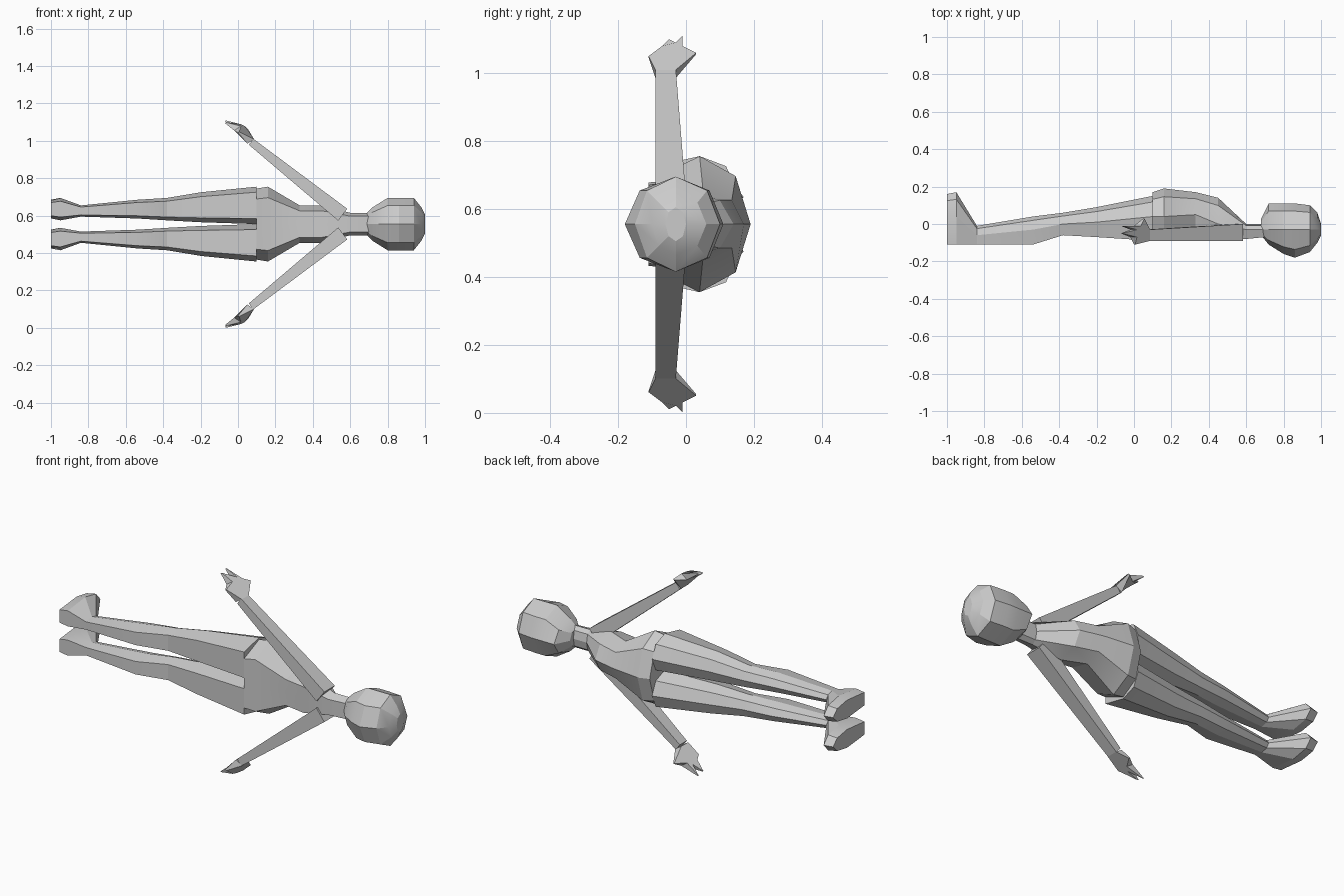
import bpy
import bmesh
from math import sin, cos, pi, radians
from mathutils import Vector

default_cube = bpy.data.objects.get("Cube")
if default_cube:
    bpy.data.objects.remove(default_cube, do_unlink=True)

MIRROR_HEIGHT = .555

grey = bpy.data.materials.new("plain grey")
grey.use_nodes = True
grey.diffuse_color = (.6, .6, .6, 1)
shader = grey.node_tree.nodes["Principled BSDF"]
shader.inputs["Base Color"].default_value = grey.diffuse_color


def ring(x, front, side, back, width, centre=0, flat_back=True):
    """Eight-sided body section: front, side and back are depths along y."""
    points = []
    for step in range(8):
        angle = step * pi / 4
        facing = cos(angle)
        if facing > 0:
            depth = side + facing * (front - side)
        else:
            if flat_back:
                facing = max(-1, facing * 1.5)
            depth = side + facing * (side - back)
        points.append(Vector((x, depth, centre + width * sin(angle))))
    return points


def head_ring(x, front, back, width):
    return ring(x, front, -.03, back, width, flat_back=False)


def arm_ring(x, centre, half_width, back, front):
    """Four-sided section square to the slanting arm."""
    across = Vector((.6, 0, .8)) * half_width
    rear = Vector((x, back, centre))
    fore = Vector((x, front, centre))
    return [rear - across, rear + across, fore + across, fore - across]


def loft(name, rings, mirrored=False):
    """Skin equal-length rings, cap the ends and place the part."""
    bm = bmesh.new()
    loops = [[bm.verts.new(point) for point in points] for points in rings]
    for lower, upper in zip(loops, loops[1:]):
        for i in range(len(lower)):
            bm.faces.new((lower[i - 1], lower[i], upper[i], upper[i - 1]))
    bm.faces.new(loops[0])
    bm.faces.new(loops[-1])
    bmesh.ops.recalc_face_normals(bm, faces=bm.faces)
    mesh = bpy.data.meshes.new(name)
    bm.to_mesh(mesh)
    bm.free()
    mesh.materials.append(grey)
    part = bpy.data.objects.new(name, mesh)
    bpy.context.collection.objects.link(part)
    part.location.z = MIRROR_HEIGHT
    bpy.ops.object.select_all(action='DESELECT')
    part.select_set(True)
    bpy.context.view_layer.objects.active = part
    bpy.ops.object.shade_smooth_by_angle(angle=radians(20))
    if mirrored:
        mirror = part.modifiers.new("other side", 'MIRROR')
        mirror.use_axis = (False, False, True)
        mirror.use_mirror_merge = False


# Torso from the hips to the neck
loft("torso", [
    ring(.1, .17, .04, -.09, .19),
    ring(.16, .19, .04, -.08, .2),
    ring(.33, .17, .05, -.06, .1),
    ring(.45, .14, 0, -.08, .1),
    ring(.6, 0, -.03, -.08, .06),
    ring(.7, 0, -.03, -.07, .06),
])

# Head
loft("head", [
    head_ring(.68, .03, -.06, .05),
    head_ring(.72, .11, -.11, .09),
    head_ring(.8, .11, -.16, .14),
    head_ring(.86, .11, -.18, .14),
    head_ring(.94, .1, -.15, .14),
    head_ring(.98, .06, -.1, .09),
    head_ring(1, 0, -.06, .05),
])

# Legs from the ankles to the hips
ankle = ring(-.84, -.01, -.06, -.11, .03, .07)
loft("legs", [
    ankle,
    ring(-.54, .04, -.03, -.11, .05, .08),
    ring(-.38, .06, 0, -.06, .06, .08),
    ring(-.2, .09, .01, -.07, .08, .09),
    ring(.1, .15, .04, -.09, .1, .1),
], mirrored=True)

# Feet from the soles to the ankles
loft("feet", [
    ring(-1, .16, .04, -.11, .05, .08),
    ring(-.95, .17, .04, -.11, .06, .08),
    ankle,
], mirrored=True)

# Arms from the shoulders to the wrists
loft("arms", [
    arm_ring(.56, .05, .04, -.09, 0),
    arm_ring(.07, .44, .02, -.09, -.03),
], mirrored=True)

# Hands: palm corners and gaps between fingers alternate with fingertips
outline = [
    (.05, -.03, .43), (.05, .03, .5), (0, -.01, .5),
    (-.07, -.01, .55), (-.02, -.03, .51),
    (-.07, -.05, .54), (-.02, -.07, .5),
    (0, -.11, .49), (.05, -.09, .43),
]
inner_side = [Vector(point) for point in outline]
outer_side = [point + Vector((.6, 0, .4)) * (.01 if i % 2 else .06)
              for i, point in enumerate(inner_side)]
loft("hands", [inner_side, outer_side], mirrored=True)
